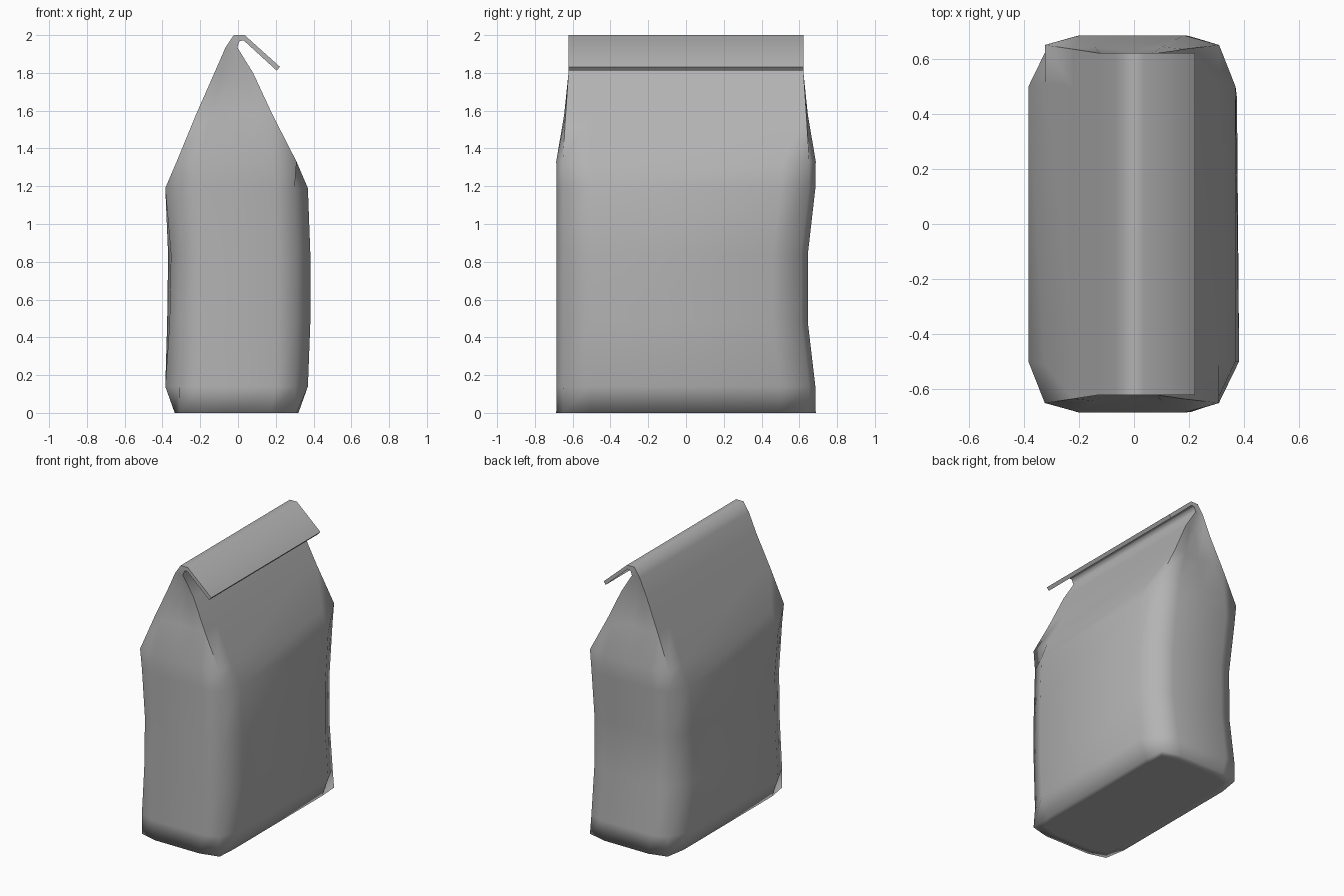
import bpy, bmesh

if "Cube" in bpy.data.objects:
    bpy.data.objects.remove(bpy.data.objects["Cube"])

# Bag body rings: z, xl front, xl back, xr front, xr back, y front, y back
BODY = [
    (0.14, .385, .385, .37, .37, .685, .685),
    (0.48, .362, .375, .383, .375, .685, .645),
    (0.84, .355, .37, .383, .375, .685, .645),
    (1.19, .385, .385, .37, .37, .685, .685),
]
# Gable rings: z, x left, x right, panel edge y, gusset fold y, gusset centre y
GABLE = [
    (1.33, -.325, .31, .652, .687, .687),
    (1.58, -.222, .182, .637, .645, .63),
    (1.80, -.125, .08, .622, .605, .59),
]
# Folded top: outer x, z and inner x, z of the hooked strip
FLAP = [
    (-.066, 1.935, -.004, 1.935),
    (-.022, 2.0, .008, 1.968),
    (.035, 2.0, .03, 1.972),
    (.222, 1.832, .205, 1.812),
]


def corner(x, y, sx, sy, bx=None):
    """Three points of a rounded corner, from side panel to end panel."""
    bx = x * .81 if bx is None else bx
    return [(sx * x, sy * (y - .185)), (sx * bx, sy * (y - .035)), (sx * x * .54, sy * y)]


def body_ring(z, lf, lb, rf, rb, yf, yb, bx=None):
    pts = corner(rf, yf, 1, -1, bx)[::-1] + corner(rb, yb, 1, 1, bx) + [(0, yb)]
    pts += corner(lb, yb, -1, 1, bx)[::-1] + corner(lf, yf, -1, -1, bx) + [(0, -yf)]
    return [(x, y, z) for x, y in pts]


def flat_ring(xl, zl, xr, zr, yb, yc, ym):
    """Ring between two side panels, with folded-in ends."""
    def at(t, y):
        return (xl + (xr - xl) * t, y, zl + (zr - zl) * t)
    half = [at(1, yb - .14), at(1, yb), at(.8, yc), at(.5, ym),
            at(.2, yc), at(0, yb), at(0, yb - .14)]
    f = [(x, -y, z) for x, y, z in half]
    # start at the front right fold, run round the back, finish at front centre
    return [f[2], f[1], f[0]] + half + [f[6], f[5], f[4], f[3]]


base = body_ring(0, .335, .335, .32, .32, .687, .687, .31)
rings = [[(x * .85, y * .91, 0) for x, y, z in base], base]
rings += [body_ring(*r) for r in BODY]
rings += [flat_ring(xl, z, xr, z, yb, yc, ym) for z, xl, xr, yb, yc, ym in GABLE]
rings += [flat_ring(*r, .622, .622, .622) for r in FLAP]

# Skin the rings into one closed bag
bm = bmesh.new()
loops = [[bm.verts.new(p) for p in r] for r in rings]
n = len(base)
for a, b in zip(loops, loops[1:]):
    for i in range(n):
        j = (i + 1) % n
        bm.faces.new((a[i], a[j], b[j], b[i]))
bm.faces.new(loops[0])
bm.faces.new(loops[-1])
bmesh.ops.recalc_face_normals(bm, faces=bm.faces)
for f in bm.faces:
    f.smooth = True

# Crisp paper folds: gable panel edges and the tip of the flap
first = 2 + len(BODY)
for a, b in zip(loops[first:], loops[first + 1:]):
    for i in (1, 4, 8, 11):
        bm.edges.get((a[i], b[i])).smooth = False
for i in range(n):
    bm.edges.get((loops[-1][i], loops[-1][(i + 1) % n])).smooth = False

me = bpy.data.meshes.new("paper_bag")
bm.to_mesh(me)
bm.free()
bag = bpy.data.objects.new("paper_bag", me)
bpy.context.collection.objects.link(bag)

# Darker grey paper
paper = bpy.data.materials.new("paper")
paper.diffuse_color = (.45, .45, .45, 1)
paper.use_nodes = True
paper.node_tree.nodes["Principled BSDF"].inputs["Base Color"].default_value = paper.diffuse_color
me.materials.append(paper)
